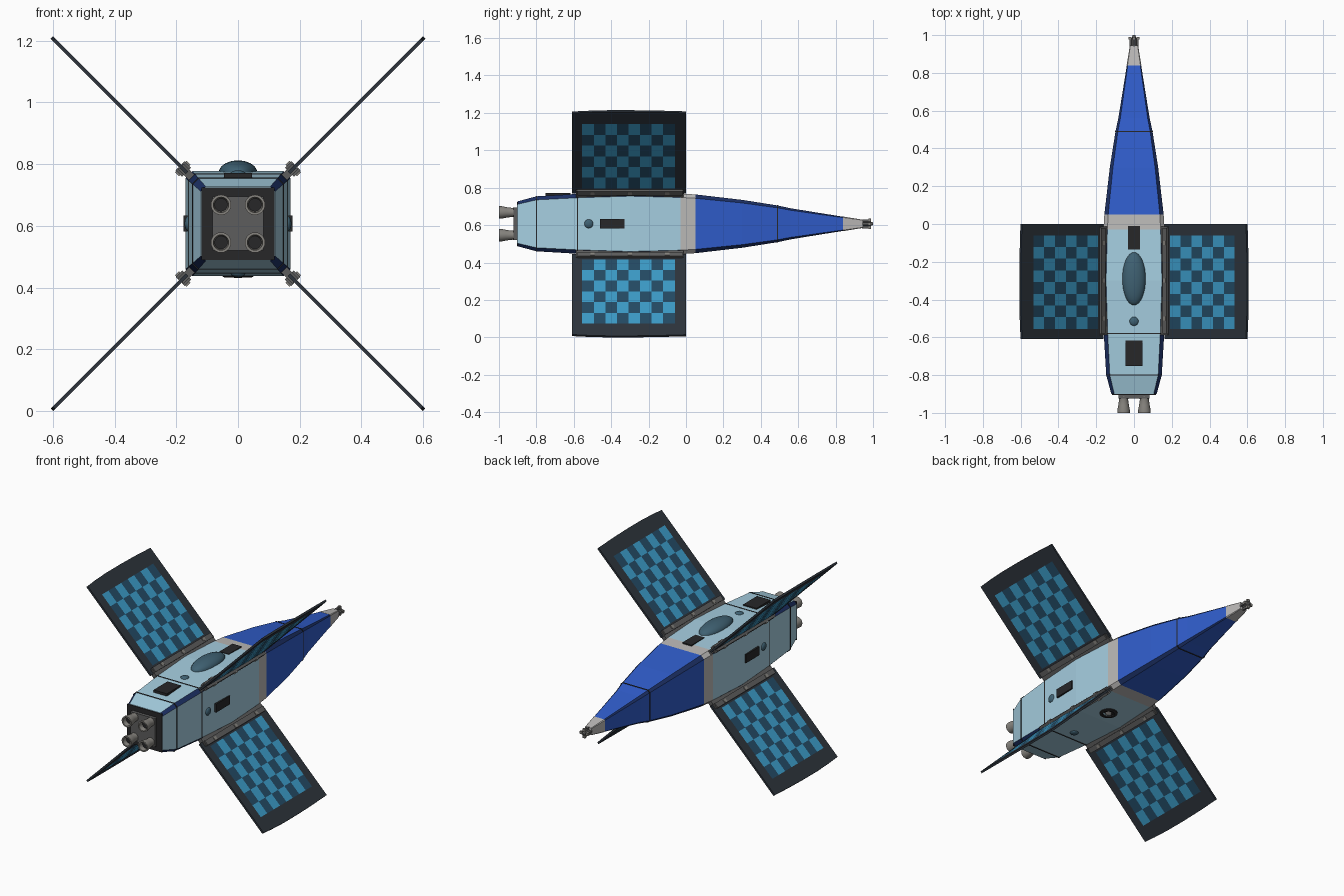
import bpy, bmesh, math
from mathutils import Vector, Matrix

if "Cube" in bpy.data.objects:
    bpy.data.objects.remove(bpy.data.objects["Cube"])

ZC = 0.607   # height of the ship's long axis
R2 = math.sqrt(2)


def material(name, r, g, b):
    m = bpy.data.materials.new(name)
    m.diffuse_color = (r, g, b, 1)
    m.use_nodes = True
    m.node_tree.nodes["Principled BSDF"].inputs["Base Color"].default_value = m.diffuse_color
    return m


SKY = material("sky_blue", .38, .62, .75)
BLUE = material("blue", .03, .11, .60)
NAVY = material("navy", .012, .03, .13)
SILVER = material("silver", .50, .49, .48)
DARK = material("charcoal", .02, .02, .022)
STEEL = material("steel", .11, .11, .11)
NOZZLE = material("nozzle_grey", .24, .23, .21)
GLASS = material("glass", .05, .12, .17)
FRAME = material("panel_frame", .026, .034, .045)
CELL_A = material("cell_bright", .045, .33, .58)
CELL_B = material("cell_dark", .017, .07, .13)


def finish(name, bm, mats, smooth=False, recalc=True):
    if recalc:
        bmesh.ops.recalc_face_normals(bm, faces=bm.faces[:])
    me = bpy.data.meshes.new(name)
    bm.to_mesh(me)
    bm.free()
    for m in mats:
        me.materials.append(m)
    ob = bpy.data.objects.new(name, me)
    bpy.context.collection.objects.link(ob)
    if smooth:
        bpy.ops.object.select_all(action='DESELECT')
        ob.select_set(True)
        bpy.context.view_layer.objects.active = ob
        bpy.ops.object.shade_smooth_by_angle(angle=math.radians(35))
    return ob


def box(name, loc, size, mat, roll=0):
    bm = bmesh.new()
    mx = Matrix.Translation(loc) @ Matrix.Rotation(roll, 4, 'Y') @ Matrix.Diagonal((*size, 1))
    bmesh.ops.create_cube(bm, size=1, matrix=mx)
    return finish(name, bm, [mat])


def skin(bm, rings):
    """Bridge vertex rings; returns the faces of each span."""
    n = len(rings[0])
    return [[bm.faces.new((a[i], a[(i + 1) % n], b[(i + 1) % n], b[i])) for i in range(n)]
            for a, b in zip(rings, rings[1:])]


def loft(name, stations, mats, pick):
    """Chamfered-square cross sections along y; pick(y, side index) gives the material slot."""
    bm, rings = bmesh.new(), []
    for y, h in stations:
        k = h * .87
        pts = [(h, -k), (h, k), (k, h), (-k, h), (-h, k), (-h, -k), (-k, -h), (k, -h)]
        rings.append([bm.verts.new((x, y, ZC + z)) for x, z in pts])
    for (s0, s1), faces in zip(zip(stations, stations[1:]), skin(bm, rings)):
        for i, f in enumerate(faces):
            f.material_index = pick((s0[0] + s1[0]) / 2, i)
    bm.faces.new(rings[0])
    bm.faces.new(rings[-1])
    return finish(name, bm, mats)


def revolve(name, profile, loc, axis, mat, seg=24, scale=(1, 1, 1)):
    """Spin (radius, height) pairs round an axis through loc."""
    bm = bmesh.new()
    rot = Vector((0, 0, 1)).rotation_difference(Vector(axis)).to_matrix()
    rings = []
    for r, h in profile:
        rings.append([bm.verts.new(Vector(loc) + rot @ Vector((
            r * scale[0] * math.cos(2 * math.pi * i / seg),
            r * scale[1] * math.sin(2 * math.pi * i / seg), h * scale[2]))) for i in range(seg)])
    skin(bm, rings)
    bm.faces.new(rings[0])
    bm.faces.new(rings[-1])
    return finish(name, bm, [mat], True)


DOME = [(math.cos(a), math.sin(a)) for a in [i * math.pi / 18 for i in range(9)]] + [(.03, 1)]

# Hull: one lofted body, navy on the chamfers
HULL = [(-.90, .12), (-.80, .147), (-.58, .160), (-.30, .170), (-.03, .162), (.05, .157), (.30, .128),
        (.49, .098), (.56, .083), (.72, .057), (.84, .038)]


def half(y):
    for (a, ha), (b, hb) in zip(HULL, HULL[1:]):
        if a <= y <= b:
            return ha + (hb - ha) * (y - a) / (b - a)


def hull_slot(y, i):
    if -.03 < y < .05:
        return 2
    if i % 2:
        return 3
    return 1 if y > .05 else 0


loft("hull", HULL, [SKY, BLUE, SILVER, NAVY], hull_slot)
loft("nose_cap", [(.84, .039), (.945, .022)], [SILVER], lambda y, i: 0)
for n, y in enumerate((-.80, -.58, .49)):
    h = half(y) + .002
    loft(f"hull_seam_{n}", [(y - .003, h), (y + .003, h)], [DARK], lambda y, i: 0)

# Docking claw at the nose tip
revolve("claw_core", [(.012, 0), (.012, .045), (.007, .06)], (0, .94, ZC), (0, 1, 0), STEEL, 12)
for n, (dx, dz) in enumerate(((1, 0), (-1, 0), (0, 1), (0, -1))):
    box(f"claw_finger_{n}", (dx * .018, .965, ZC + dz * .018), (.012, .05, .012), STEEL)
    box(f"claw_tip_{n}", (dx * .020, .983, ZC + dz * .020), (.016, .014, .016), NOZZLE)

# Rear plate and four engine bells
box("rear_plate", (0, -.901, ZC), (.235, .006, .235), DARK)
box("engine_mount", (0, -.91, ZC), (.165, .025, .175), STEEL)
BELL = [(.022, .0), (.027, .012), (.024, .03), (.028, .06), (.033, .085), (.033, .10),
        (.025, .10), (.018, .05)]
for sx in (-1, 1):
    for sz in (-1, 1):
        at = (sx * .055, -.90, ZC + sz * .061)
        revolve(f"engine_bell_{sx}_{sz}", BELL, at, (0, -1, 0), NOZZLE)
        revolve(f"engine_throat_{sx}_{sz}", [(.022, .07), (.022, .072)], at, (0, -1, 0), DARK)

# Top details
revolve("canopy", DOME, (0, -.29, ZC + .166), (0, 0, 1), GLASS, 32, (.062, .14, .039))
box("top_front_panel", (0, -.072, ZC + .160), (.062, .125, .016), DARK)
box("top_rear_panel", (0, -.685, ZC + .157), (.09, .135, .016), DARK)

# Sensor domes above and below, sensors and vents on the sides
for s, nm in ((1, "top"), (-1, "bottom")):
    revolve(f"{nm}_sensor", DOME, (0, -.515, ZC + s * .161), (0, 0, s), GLASS, 20, (.024, .024, .012))
for s, nm in ((1, "right"), (-1, "left")):
    revolve(f"{nm}_sensor", DOME, (s * .161, -.52, ZC), (s, 0, 0), GLASS, 20, (.024, .024, .012))
    box(f"{nm}_vent", (s * .168, -.395, ZC), (.016, .132, .052), DARK)

# Belly hatch ring
revolve("belly_hatch_ring", [(.05, -.01), (.05, .004), (.044, .007), (.032, .007), (.03, .001)],
        (0, -.22, ZC - .167), (0, 0, -1), DARK)
revolve("belly_hatch_core", [(.018, -.01), (.018, .006), (.012, .009)], (0, -.22, ZC - .167), (0, 0, -1), SILVER)


# Solar wings on the four diagonals
def wing_point(sx, sz, d, y, t):
    return Vector((sx * (d + t / R2), y, ZC + sz * (d - t / R2)))


EDGE = [(.597, 0), (.601, -.14), (.603, -.28), (.603, -.42), (.600, -.53), (.596, -.61)]
NU, NV = 6, 8
for sx in (-1, 1):
    for sz in (-1, 1):
        tag = ("right" if sx > 0 else "left") + ("_upper" if sz > 0 else "_lower")
        bm = bmesh.new()
        outline = [(.165, 0)] + EDGE + [(.165, -.61)]
        rings = [[bm.verts.new(wing_point(sx, sz, d, y, t)) for d, y in outline] for t in (-.006, .006)]
        skin(bm, rings)
        bm.faces.new(rings[0])
        bm.faces.new(rings[1])
        finish(f"wing_frame_{tag}", bm, [FRAME])

        # Checkered cells on both faces
        bm = bmesh.new()
        for t in (-.0075, .0075):
            out = Vector((sx * t, 0, -sz * t))
            grid = [[bm.verts.new(wing_point(sx, sz, .195 + .343 * i / NU, -.06 - .495 * j / NV, t))
                     for j in range(NV + 1)] for i in range(NU + 1)]
            for i in range(NU):
                for j in range(NV):
                    f = bm.faces.new((grid[i][j], grid[i + 1][j], grid[i + 1][j + 1], grid[i][j + 1]))
                    f.normal_update()
                    if f.normal.dot(out) < 0:
                        f.normal_flip()
                    f.material_index = (i + j) % 2
        finish(f"solar_cells_{tag}", bm, [CELL_A, CELL_B], recalc=False)

        # Hinge rail with clamp bolts
        roll = -sx * sz * math.pi / 4
        box(f"hinge_rail_{tag}", wing_point(sx, sz, .168, -.30, 0), (.05, .575, .026), STEEL, roll)
        for s in (-1, 1):
            box(f"hinge_plate_{tag}_{s}", wing_point(sx, sz, .177, -.30, s * .014), (.03, .56, .014), STEEL, roll)
            for y in (-.10, -.30, -.50):
                box(f"hinge_bolt_{tag}_{s}_{y}", wing_point(sx, sz, .179, y, s * .022),
                    (.018, .022, .008), NOZZLE, roll)
